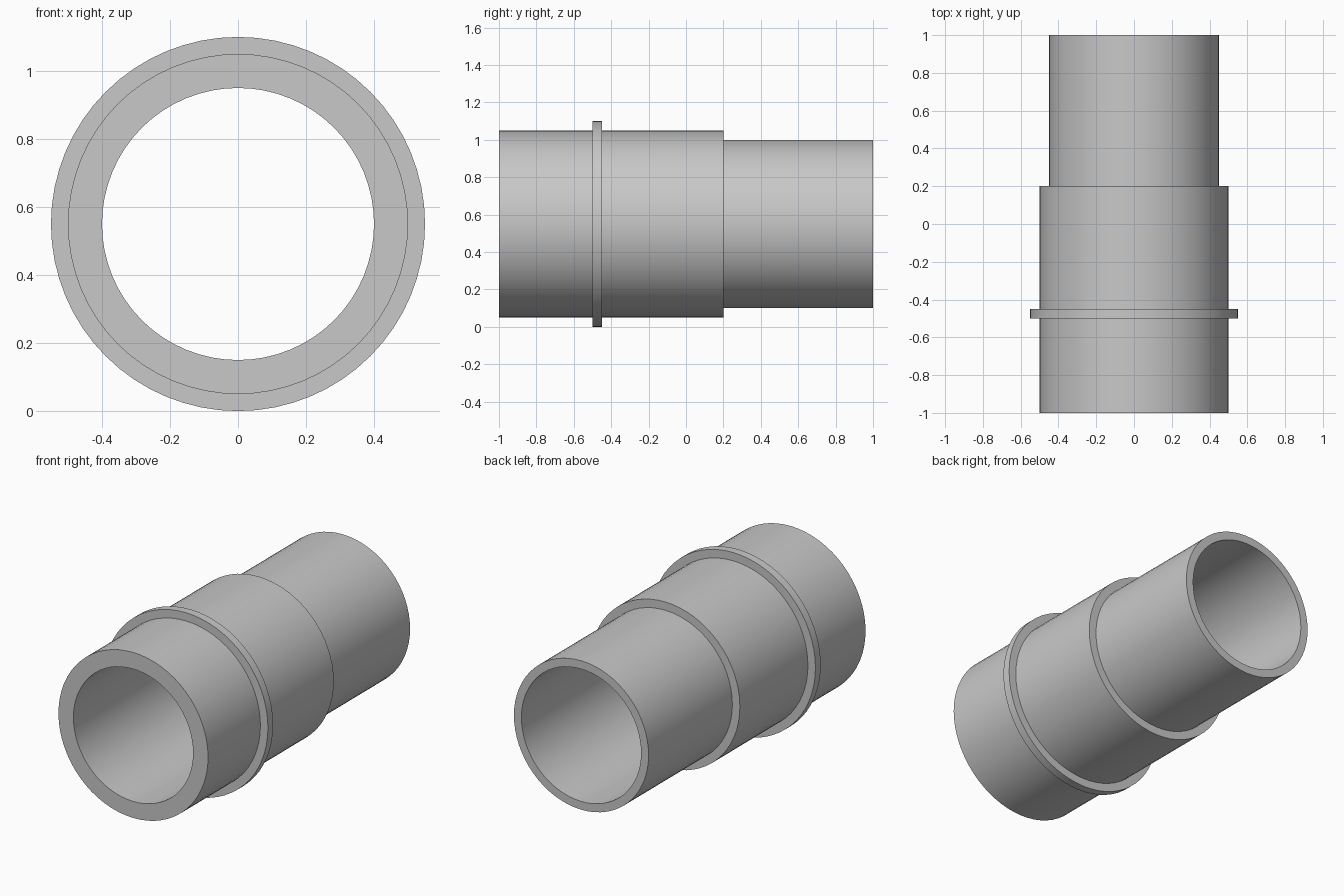
import bpy
import bmesh
import math
from mathutils import Vector, Matrix

cube = bpy.data.objects.get("Cube")
if cube:
    bpy.data.objects.remove(cube, do_unlink=True)

AXIS_Z = 0.55
SEGMENTS = 64

grey = bpy.data.materials.new("plain grey")
grey.use_nodes = True
colour = (0.58, 0.58, 0.58, 1)
grey.diffuse_color = colour
grey.node_tree.nodes["Principled BSDF"].inputs["Base Color"].default_value = colour


def lathe(name, profile):
    """Turn a closed (radius, y) profile around the horizontal y axis."""
    bm = bmesh.new()
    verts = [bm.verts.new((0, y, r)) for r, y in profile]
    edges = [bm.edges.new((a, b)) for a, b in zip(verts, verts[1:] + verts[:1])]
    bmesh.ops.spin(bm, geom=verts + edges, cent=(0, 0, 0), axis=(0, 1, 0),
                   angle=math.tau, steps=SEGMENTS, use_merge=True)
    bmesh.ops.remove_doubles(bm, verts=bm.verts[:], dist=0.0001)
    bmesh.ops.recalc_face_normals(bm, faces=bm.faces[:])
    bmesh.ops.transform(bm, matrix=Matrix.Translation(Vector((0, 0, AXIS_Z))), verts=bm.verts[:])
    mesh = bpy.data.meshes.new(name)
    bm.to_mesh(mesh)
    bm.free()
    mesh.materials.append(grey)
    obj = bpy.data.objects.new(name, mesh)
    bpy.context.collection.objects.link(obj)
    bpy.ops.object.select_all(action="DESELECT")
    obj.select_set(True)
    bpy.context.view_layer.objects.active = obj
    bpy.ops.object.shade_smooth_by_angle(angle=math.radians(30))
    return obj


# Stepped tube with a straight bore: wide front sleeve, narrower rear spigot
lathe("stepped_tube", [(0.4, -1), (0.5, -1), (0.5, 0.2), (0.45, 0.2), (0.45, 1), (0.4, 1)])

# Thin stop collar, seated slightly into the sleeve
lathe("stop_collar", [(0.49, -0.5), (0.55, -0.5), (0.55, -0.45), (0.49, -0.45)])
